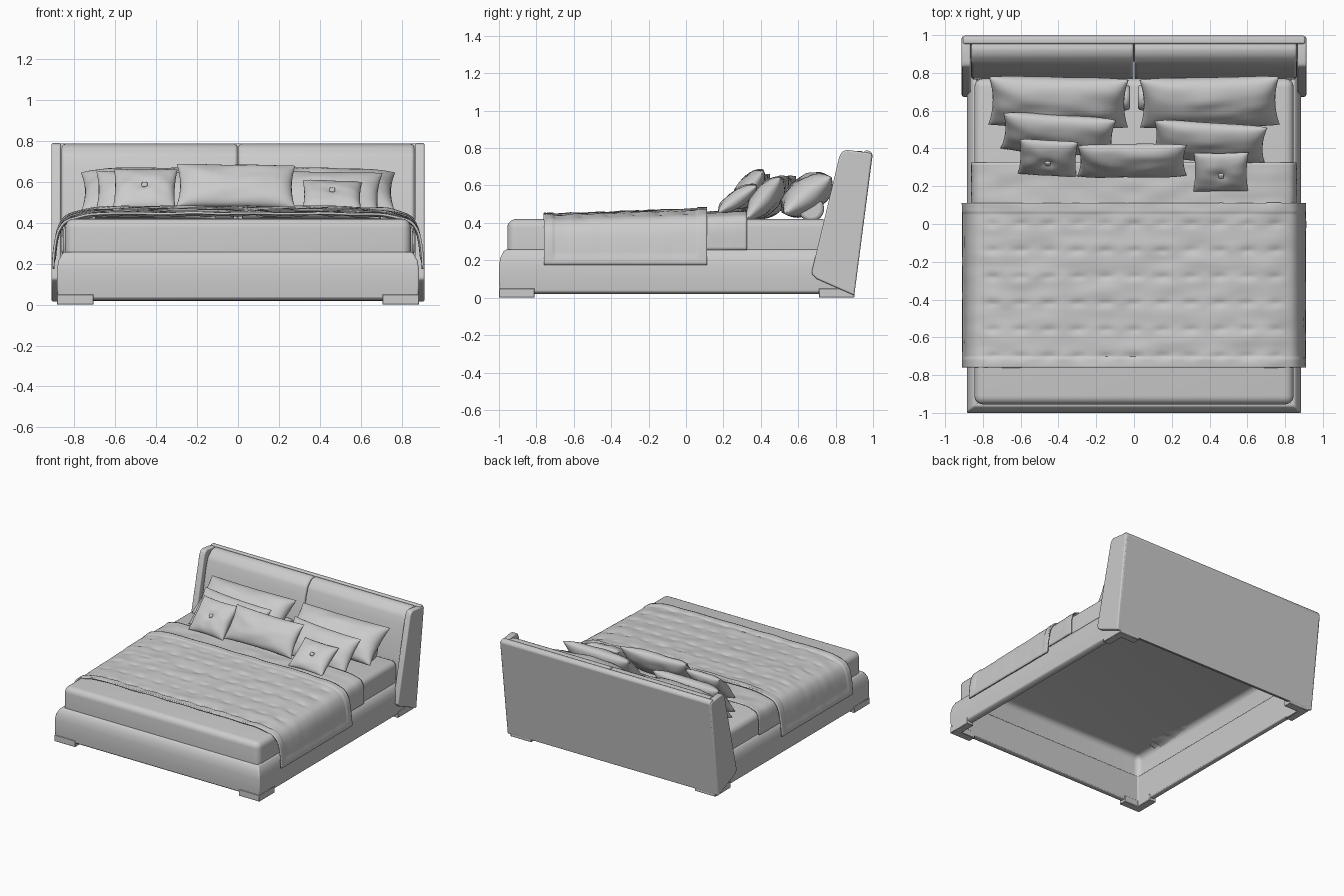
import bpy, bmesh, math
from mathutils import Vector, Matrix, noise

if "Cube" in bpy.data.objects:
    bpy.data.objects.remove(bpy.data.objects["Cube"])


def finish(name, bm, bevel=0, segs=3, recalc=True):
    if recalc:
        bmesh.ops.recalc_face_normals(bm, faces=bm.faces[:])
    me = bpy.data.meshes.new(name)
    bm.to_mesh(me)
    bm.free()
    ob = bpy.data.objects.new(name, me)
    bpy.context.collection.objects.link(ob)
    if bevel:
        m = ob.modifiers.new("Bevel", 'BEVEL')
        m.width, m.segments, m.limit_method = bevel, segs, 'ANGLE'
        m.angle_limit = math.radians(25)
    return ob


def extrude(name, pts, axis, a, b, bevel=0, segs=3):
    """Extrude a 2D outline along x (points are y,z) or z (points are x,y)."""
    bm = bmesh.new()
    put = (lambda p, t: (t, p[0], p[1])) if axis == 'x' else (lambda p, t: (p[0], p[1], t))
    lo = [bm.verts.new(put(p, a)) for p in pts]
    hi = [bm.verts.new(put(p, b)) for p in pts]
    n = len(pts)
    bm.faces.new(lo)
    bm.faces.new(hi)
    for i in range(n):
        bm.faces.new((lo[i], lo[(i + 1) % n], hi[(i + 1) % n], hi[i]))
    return finish(name, bm, bevel, segs)


def mattress(name, x, y0, y1, z0, z1, r):
    """Rounded box with an open underside."""
    bm = bmesh.new()
    bmesh.ops.create_cube(bm, size=1)
    for v in bm.verts:
        v.co = (v.co.x * 2 * x, (y0 + y1) / 2 + v.co.y * (y1 - y0), z0 + (v.co.z + .5) * (z1 - z0))
    bottom = [f for f in bm.faces if f.normal.z < -.9]
    bmesh.ops.delete(bm, geom=bottom, context='FACES_ONLY')
    edges = [e for e in bm.edges if max(v.co.z for v in e.verts) > z0 + .01]
    bmesh.ops.bevel(bm, geom=edges, offset=r, segments=5, profile=.5, affect='EDGES')
    return finish(name, bm)


def resample(pts, n):
    pts = [Vector(p) for p in pts]
    seg = [(b - a).length for a, b in zip(pts, pts[1:])]
    out, total = [], sum(seg)
    for k in range(n + 1):
        d, i = total * k / n, 0
        while i < len(seg) - 1 and d > seg[i]:
            d -= seg[i]
            i += 1
        out.append(pts[i].lerp(pts[i + 1], min(1, d / seg[i])))
    for _ in range(3):
        out = [out[0]] + [(a + 2 * b + c) / 4 for a, b, c in zip(out, out[1:], out[2:])] + [out[-1]]
    return out


def drape(name, half, y0, y1, ny, thick, quilt, border, slope):
    """Cloth hung over the bed: cross profile swept along y, then displaced."""
    prof = resample([(-x, z) for x, z in half] + half[-2::-1], 120)
    bm = bmesh.new()
    grid = []
    for i in range(ny + 1):
        y = y0 + (y1 - y0) * i / ny
        grid.append([bm.verts.new((p.x, y, p.y + slope * (y + .33) *
                     max(0, min(1, (p.y - .3) / .15)))) for p in prof])
    for a, b in zip(grid, grid[1:]):
        for j in range(len(prof) - 1):
            bm.faces.new((a[j], a[j + 1], b[j + 1], b[j]))
    bm.normal_update()
    moves = []
    for row in grid:
        for v in row:
            c = v.co
            top = max(0, min(1, (.86 - abs(c.x)) / .1))
            h = (.002 + .005 * top) * noise.noise((c.x * 6, c.y * 13, c.z * 6))
            if quilt:
                dx = (c.x + .075) % .15 - .075
                dy = (c.y + .07) % .14 - .07
                h -= top * quilt * math.exp(-(dx * dx * 600 + dy * dy * 2500))
            edge = min(c.y - y0, y1 - c.y, (c.z - half[0][1]) if abs(c.x) > .8 else 1)
            if border and edge < border:
                h += .005
            moves.append((v, v.normal * h))
    for v, m in moves:
        v.co += m
    ob = finish(name, bm, recalc=False)
    s = ob.modifiers.new("Solidify", 'SOLIDIFY')
    s.thickness, s.offset = thick, 0


def pillow(name, loc, w, h, t, lean, yaw=0, roll=0, n=22, button=False):
    """Stuffed cushion standing in the xz plane, leaned back against the next one."""
    rot = (Matrix.Rotation(math.radians(yaw), 4, 'Z') @ Matrix.Rotation(math.radians(-lean), 4, 'X')
           @ Matrix.Rotation(math.radians(roll), 4, 'Y'))
    mat = Matrix.Translation(loc) @ rot
    bm = bmesh.new()
    for side in (-1, 1):
        g = []
        for i in range(n + 1):
            row = []
            for j in range(n + 1):
                u, v = math.sin(math.pi * (j / n - .5)), math.sin(math.pi * (i / n - .5))
                f = ((1 - u ** 4) * (1 - v * v)) ** .5
                f *= 1 + .18 * noise.noise((u * 2 + loc[0] * 9, v * 2, side * 3.))
                if button:
                    f *= 1 - .35 * math.exp(-(u * u + v * v) * 25)
                row.append(bm.verts.new(((w / 2) * u * (1 - .06 * (1 - v * v)), side * t / 2 * f,
                                         (h / 2) * v * (1 - .06 * (1 - u * u)))))
            g.append(row)
        for a, b in zip(g, g[1:]):
            for j in range(n):
                bm.faces.new((a[j], a[j + 1], b[j + 1], b[j]))
    bmesh.ops.remove_doubles(bm, verts=bm.verts[:], dist=1e-5)
    bmesh.ops.transform(bm, matrix=mat, verts=bm.verts[:])
    finish(name, bm)
    if button:
        bm = bmesh.new()
        bmesh.ops.create_cube(bm, size=.028, matrix=mat @ Matrix.Translation((0, -t * .34, 0)))
        finish(name + "_button", bm, .006, 2)


# Bed base: U-shaped upholstered rail, open underneath
bm = bmesh.new()
rail = [(.025, .02), (.004, .03), (0, .09), (0, .17), (.008, .215), (.025, .248),
        (.04, .26), (.055, .255), (.055, .02)]
loops = []
for sx, y in ((-1, .88), (-1, None), (1, None), (1, .88)):
    loops.append([bm.verts.new((sx * (.885 - d), y if y else -1 + d, z)) for d, z in rail])
for a, b in zip(loops, loops[1:]):
    for i in range(len(rail)):
        k = (i + 1) % len(rail)
        bm.faces.new((a[i], a[k], b[k], b[i]))
bm.faces.new(loops[0])
bm.faces.new(loops[-1])
finish("base_rail", bm, .012, 3)

# Corner feet, L-shaped
for sx in (-1, 1):
    for sy, y in ((1, -1.0), (-1, .90)):
        pts = [(0, 0), (.18, 0), (.18, .06), (.06, .06), (.06, .19), (0, .19)]
        extrude("foot", [(sx * (.885 - px), y + sy * py) for px, py in pts], 'z', 0, .05, .003, 1)

# Headboard: leaning back panel, side wings and two padded cushions
extrude("headboard_back", [(.90, .015), (.998, .765), (.985, .785), (.955, .787), (.86, .03)],
        'x', -.905, .905, .008)
for s in (-1, 1):
    extrude("headboard_wing", [(.90, .012), (.70, .10), (.673, .125), (.675, .15), (.82, .755),
                               (.835, .782), (.86, .79), (.98, .775), (.995, .765)],
            'x', s * .865, s * .912, .018, 4)
    extrude("headboard_cushion", [(.79, .24), (.765, .31), (.775, .42), (.825, .66), (.85, .735), (.89, .775),
                                  (.93, .787), (.96, .775), (.90, .24)],
            'x', s * .002, s * .862, .02, 4)

# Mattress, fitted top sheet and quilted blanket
mattress("mattress", .845, -.955, .77, .25, .42, .045)
drape("top_sheet", [(.858, .255), (.858, .36), (.84, .415), (.74, .435), (.5, .44), (0, .44)],
      -.2, .325, 40, .008, 0, 0, .035)
drape("blanket", [(.900, .175), (.893, .27), (.878, .36), (.845, .418), (.73, .448), (.5, .456), (0, .456)],
      -.76, .112, 110, .012, .008, .05, .035)

# Pillows, bolsters and throw cushions
for s in (-1, 1):
    bm = bmesh.new()
    bmesh.ops.create_cone(bm, cap_ends=True, segments=32, radius1=.068, radius2=.068, depth=.68,
                          matrix=Matrix.Translation((s * .36, .67, .475)) @ Matrix.Rotation(math.pi / 2, 4, 'Y'))
    finish("bolster", bm, .02, 3)
    pillow("large_pillow", (s * .40, .645, .55), .74, .32, .19, 52, yaw=s * 2, roll=s * 1)
    pillow("medium_pillow", (s * .40, .455 - .02 * s, .535), .60, .29, .14, 40, yaw=-3, roll=1)
pillow("lumbar_cushion", (-.01, .335, .58), .58, .26, .12, 38, yaw=1, roll=1)
pillow("left_throw_cushion", (-.455, .35, .56), .31, .27, .10, 42, yaw=-3, button=True)
pillow("right_throw_cushion", (.46, .275, .53), .29, .25, .09, 55, yaw=3, roll=3, button=True)

# Smooth shading with crisp edges kept
for ob in bpy.data.objects:
    ob.select_set(ob.type == 'MESH')
    bpy.context.view_layer.objects.active = ob
bpy.ops.object.shade_smooth_by_angle(angle=math.radians(40))
